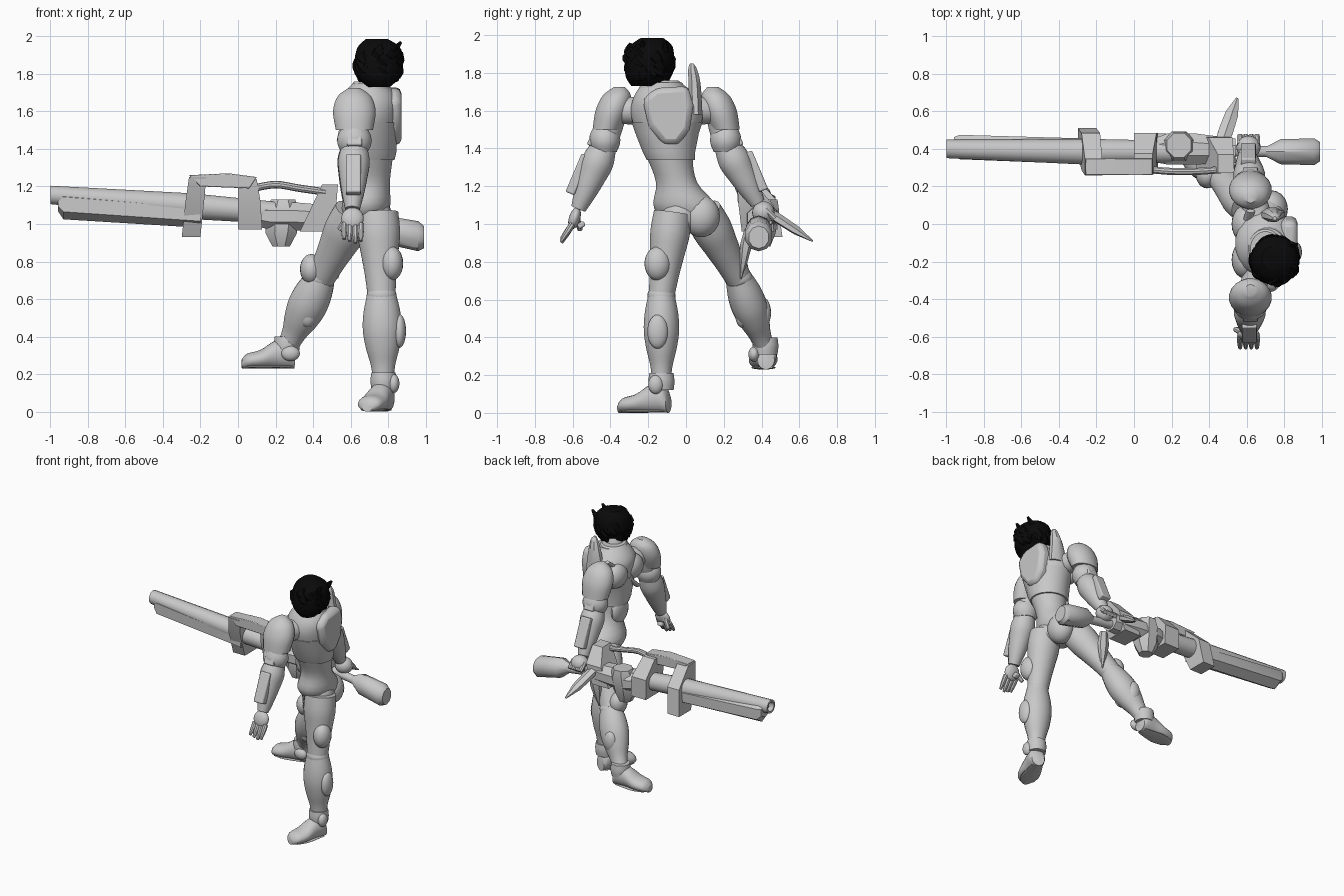
import bpy, bmesh, math, random
from mathutils import Vector, Matrix

if "Cube" in bpy.data.objects:
    bpy.data.objects.remove(bpy.data.objects["Cube"], do_unlink=True)
random.seed(4)
X, Y, Z = Vector((1, 0, 0)), Vector((0, 1, 0)), Vector((0, 0, 1))


def material(name, value):
    mat = bpy.data.materials.new(name)
    mat.use_nodes = True
    colour = (value, value, value, 1)
    mat.diffuse_color = colour
    mat.node_tree.nodes["Principled BSDF"].inputs["Base Color"].default_value = colour
    return mat


ARMOUR = material("armour grey", .58)
HAIR = material("hair black", .003)


def finish(name, bm, mat=ARMOUR, angle=35, bevel=0):
    """Turn a bmesh into a shaded object."""
    bmesh.ops.recalc_face_normals(bm, faces=bm.faces[:])
    mesh = bpy.data.meshes.new(name)
    bm.to_mesh(mesh)
    bm.free()
    mesh.materials.append(mat)
    obj = bpy.data.objects.new(name, mesh)
    bpy.context.collection.objects.link(obj)
    bpy.ops.object.select_all(action='DESELECT')
    obj.select_set(True)
    bpy.context.view_layer.objects.active = obj
    bpy.ops.object.shade_smooth_by_angle(angle=math.radians(angle))
    if bevel:
        mod = obj.modifiers.new("edge", 'BEVEL')
        mod.width = bevel
        mod.segments = 2
    return obj


def catmull(a, b, c, d, t):
    return b + (c - a) * (t / 2) + (a * 2 - b * 5 + c * 4 - d) * (t * t / 2) \
        + (b * 3 - a - c * 3 + d) * (t ** 3 / 2)


def loft(name, rings, axis=Z, sides=20, smooth=True, mat=ARMOUR):
    """Skin elliptical rings (x, y, z, radius, radius) set square to an axis."""
    axis = Vector(axis).normalized()
    u = (Y if abs(axis.z) > .6 else Z).cross(axis).normalized()
    v = axis.cross(u)
    keys = [Vector(r) for r in rings]
    if smooth:
        steps, last, path = 4, len(keys) - 1, []
        for i in range(last):
            four = [keys[min(max(i + k, 0), last)] for k in (-1, 0, 1, 2)]
            path += [catmull(*four, s / steps) for s in range(steps)]
        keys = path + [keys[-1]]
    bm = bmesh.new()
    loops = []
    for key in keys:
        loop = []
        for s in range(sides):
            turn = math.tau * (s + .5) / sides
            loop.append(bm.verts.new(Vector(key[:3]) + u * math.cos(turn) * key[3]
                                     + v * math.sin(turn) * key[4]))
        loops.append(loop)
    for low, high in zip(loops, loops[1:]):
        for s in range(sides):
            n = (s + 1) % sides
            bm.faces.new((low[s], low[n], high[n], high[s]))
    bm.faces.new(loops[0])
    bm.faces.new(loops[-1])
    return finish(name, bm, mat)


def limb(name, start, end, radii, flat=1, **options):
    """Round bar from start to end with evenly spaced radii."""
    a, b = Vector(start), Vector(end)
    last = len(radii) - 1
    rings = [(*a.lerp(b, i / last), r, r * flat) for i, r in enumerate(radii)]
    return loft(name, rings, b - a, **options)


def ball(name, centre, size, tilt=0):
    bm = bmesh.new()
    place = Matrix.Translation(centre) @ Matrix.Rotation(tilt, 4, 'X') @ Matrix.Diagonal((*size, 1))
    bmesh.ops.create_uvsphere(bm, u_segments=20, v_segments=12, radius=1, matrix=place)
    return finish(name, bm)


def box(name, centre, size, tilt=0):
    bm = bmesh.new()
    place = Matrix.Translation(centre) @ Matrix.Rotation(tilt, 4, 'X') @ Matrix.Diagonal((*size, 1))
    bmesh.ops.create_cube(bm, size=1, matrix=place)
    return finish(name, bm, bevel=.008)


def prism(name, outline, low, high, along=Y, bevel=.004):
    """Extrude a side outline, given as (across, height), along x or y."""
    across = X if along == Y else Y
    bm = bmesh.new()
    face = bm.faces.new([bm.verts.new(across * p + Z * q + along * low) for p, q in outline])
    out = bmesh.ops.extrude_face_region(bm, geom=[face])
    moved = [g for g in out["geom"] if isinstance(g, bmesh.types.BMVert)]
    bmesh.ops.translate(bm, verts=moved, vec=along * (high - low))
    return finish(name, bm, bevel=bevel)


# Torso, from pelvis to shoulders
loft("torso", [(.68, .02, .96, .06, .06), (.68, 0, 1.08, .13, .17), (.7, -.05, 1.22, .11, .11),
               (.7, -.09, 1.38, .13, .13), (.7, -.1, 1.56, .155, .19), (.7, -.11, 1.67, .155, .17),
               (.7, -.13, 1.76, .08, .09)])
loft("rib_armour", [(.7, -.08, 1.34, .135, .13), (.7, -.09, 1.38, .145, .14),
                    (.7, -.1, 1.48, .15, .17), (.7, -.1, 1.54, .16, .19)], smooth=False)
prism("back_plate", [(-.23, 1.66), (-.16, 1.72), (.01, 1.73), (.04, 1.63), (.02, 1.5),
                     (-.04, 1.42), (-.12, 1.42), (-.2, 1.52)], .78, .87, X, .03)
for side, y in (("left", -.19), ("right", 0)):
    ball(side + "_chest_plate", (.59, y, 1.58), (.07, .1, .09))
    ball(side + "_buttock", (.73, y * .6 + .08, 1.04), (.09, .1, .11))
ball("belly_plate", (.61, -.07, 1.29), (.04, .09, .1))
loft("neck", [(.69, -.13, 1.66, .07, .08), (.72, -.16, 1.8, .06, .06)])
loft("collar", [(.7, -.12, 1.68, .12, .14), (.71, -.13, 1.75, .1, .11)], smooth=False)
loft("collar_fin", [(.73, .05, 1.58, .08, .04), (.74, .045, 1.74, .05, .035),
                    (.75, .035, 1.82, .03, .025), (.75, .03, 1.85, .01, .01)], sides=8)
limb("chest_strap", (.62, .07, 1.7), (.55, -.2, 1.44), [.025, .03, .025], .5)

# Head covered in tufted hair
loft("hair", [(.75, -.22, 1.73, .06, .07), (.75, -.21, 1.78, .11, .11), (.75, -.195, 1.86, .13, .13),
              (.75, -.185, 1.94, .115, .115), (.74, -.18, 1.985, .06, .06)], mat=HAIR)
for i in range(40):
    turn, rise = random.uniform(0, math.tau), random.uniform(-.7, .6)
    flat = math.sqrt(1 - rise * rise)
    out = Vector((flat * math.cos(turn), flat * math.sin(turn), rise))
    root = Vector((.75, -.195, 1.87)) + out * .1
    sweep = Vector((-out.y, out.x, -1)) * .04
    limb("hair_tuft", root, root + out * .02 + sweep, [.045, .035, .008],
         sides=6, smooth=False, mat=HAIR)
for y in (-.23, -.11):
    limb("hair_cowlick", (.83, y, 1.92), (.87, y, 1.97), [.025, .008], sides=5, mat=HAIR)


def arm(side, out, shoulder, elbow, wrist):
    """Arm with pad, cuff and forearm shield; out is the outward y sign."""
    shoulder, elbow, wrist = map(Vector, (shoulder, elbow, wrist))
    drop = Vector((0, out * .03, -.1))
    loft(side + "_shoulder_pad", [(*(shoulder + drop), .1, .075), (*shoulder, .115, .09),
                                  (*(shoulder - drop * .8), .09, .075),
                                  (*(shoulder - drop * 1.25), .03, .03)])
    limb(side + "_shoulder_joint", shoulder, (.7, -.1, 1.6), [.07, .08])
    limb(side + "_upper_arm", shoulder, elbow, [.08, .075, .065])
    limb(side + "_elbow_cuff", elbow + Z * .09, elbow - Z * .04, [.07, .09, .09, .07], .9)
    box(side + "_elbow_plate", elbow + Vector((0, out * .045, .03)), (.08, .07, .09), out * .4)
    limb(side + "_forearm", elbow, wrist, [.065, .085, .075, .06, .04])
    mid = elbow.lerp(wrist, .55) + Vector((0, out * .065, .03))
    box(side + "_forearm_shield", mid, (.08, .05, .22), out * .4)


arm("left", -1, (.62, -.39, 1.6), (.62, -.43, 1.42), (.61, -.57, 1.08))
arm("right", 1, (.62, .18, 1.6), (.62, .21, 1.42), (.6, .38, 1.11))

# Open left hand and gripping right hand
ball("left_palm", (.61, -.59, 1.03), (.06, .03, .06), -.3)
ball("right_fist", (.61, .41, 1.06), (.065, .06, .06))
for i in range(4):
    x = .565 + i * .03
    limb("left_finger", (x, -.6, 1), (x, -.66, .9 + abs(i - 2) * .01), [.017, .016, .01], sides=8)
    limb("right_finger", (x, .42, 1.08), (x, .47, 1.03), [.018, .016], sides=8)
limb("left_thumb", (.58, -.58, 1.03), (.54, -.56, .97), [.02, .014], sides=8)
box("left_wrist_tab", (.6, -.555, .995), (.04, .04, .03), .5)


def leg(side, hip, knee, ankle, toe):
    hip, knee, ankle, toe = map(Vector, (hip, knee, ankle, toe))
    limb(side + "_thigh", hip, knee, [.11, .115, .1, .085, .075], .92)
    limb(side + "_shin", knee, ankle, [.08, .1, .105, .09, .065, .055], .9)
    ball(side + "_knee", knee, (.08, .075, .06))
    limb(side + "_ankle_cuff", ankle + Z * .06, ankle - Z * .03, [.065, .07, .065])
    # Boot, tapering from heel to toe
    step = toe - ankle
    flat = Vector((step.x, step.y, 0)).normalized()
    floor = Vector((ankle.x, ankle.y, toe.z)) - flat * .04
    rings = []
    for along, half, tall in ((0, .045, .05), (.03, .06, .08), (.1, .065, .075),
                              (.18, .075, .05), (.25, .065, .04), (.28, .03, .025)):
        rings.append((*(floor + flat * along + Z * tall), half, tall))
    loft(side + "_boot", rings, flat)
    limb(side + "_sole", floor + flat * .02 + Z * .01, floor + flat * .25 + Z * .01,
         [.04, .055, .065, .05], .16)


leg("left", (.745, -.07, 1.06), (.765, -.13, .62), (.775, -.13, .15), (.69, -.35, 0))
leg("right", (.62, .09, 1.06), (.44, .28, .71), (.26, .42, .34), (0, .4, .23))

# Leg armour plates
ball("left_knee_plate", (.82, -.15, .79), (.06, .07, .09))
ball("left_shin_plate", (.86, -.15, .43), (.035, .055, .09))
ball("left_ankle_plate", (.83, -.16, .15), (.03, .04, .05))
ball("right_knee_plate", (.39, .26, .76), (.06, .07, .08))
ball("right_inner_plate", (.37, .3, .52), (.05, .04, .07))
ball("right_outer_plate", (.35, .41, .53), (.05, .04, .08))
ball("right_ankle_plate", (.28, .36, .31), (.05, .03, .04))

# Long gun: hollow barrel, lower rail, receiver and butt
loft("gun_barrel", [(-.9, .4, 1.14, .035, .035), (-1, .4, 1.155, .035, .035),
                    (-1, .4, 1.155, .05, .05), (-.25, .385, 1.095, .07, .07),
                    (.2, .385, 1.06, .06, .06)], X, 16, False)
loft("gun_lower_rail", [(-.96, .41, 1.12, .06, .05), (-.93, .41, 1.105, .075, .08),
                        (-.2, .385, 1.05, .08, .07)], X, 6, False)
loft("gun_receiver", [(.08, .39, 1.05, .06, .06), (.18, .4, 1.04, .09, .08),
                      (.32, .4, 1.04, .09, .08), (.54, .39, 1.03, .07, .07)], X, 8, False)
loft("gun_magazine", [(.23, .4, .88, .05, .05), (.23, .4, .95, .09, .08),
                      (.24, .41, 1.07, .1, .09), (.24, .42, 1.13, .07, .07)], Z, 8, False)
limb("gun_stock_rod", (.45, .39, 1.02), (.8, .385, .97), [.03, .03])
loft("gun_butt", [(.69, .385, .99, .02, .02), (.78, .385, .97, .07, .075),
                  (.96, .385, .935, .075, .08), (.99, .385, .93, .055, .06)], X, 10, False)

# Gun bracket that leans outward over the barrel, side handle and stock plate
loft("bracket_front_leg", [(-.25, .44, .93, .07, .1), (-.23, .385, 1.12, .07, .14),
                           (-.215, .3, 1.25, .065, .06)], Z, 4, False)
loft("bracket_rear_leg", [(.065, .4, .97, .09, .12), (.06, .38, 1.12, .085, .15),
                          (.05, .32, 1.24, .07, .08)], Z, 4, False)
prism("bracket_bar", [(-.26, 1.26), (-.05, 1.27), (.1, 1.25), (.06, 1.19), (-.2, 1.2)], .26, .35)
loft("gun_handle", [(.08, .29, 1.19, .02, .02), (.2, .28, 1.21, .02, .02),
                    (.33, .28, 1.19, .02, .02), (.47, .29, 1.17, .02, .02)], X, 10)
loft("stock_plate", [(.4, .38, .96, .1, .12), (.46, .37, 1.1, .09, .13),
                     (.49, .32, 1.21, .06, .07)], Z, 4, False)

# Blades on the gun
limb("side_blade", (.46, .41, 1.08), (.55, .67, .91), [.04, .045, .04, .008], .6, sides=6, smooth=False)
limb("hanging_blade", (.55, .33, .97), (.53, .29, .71), [.03, .045, .03, .005], .7, sides=6, smooth=False)
